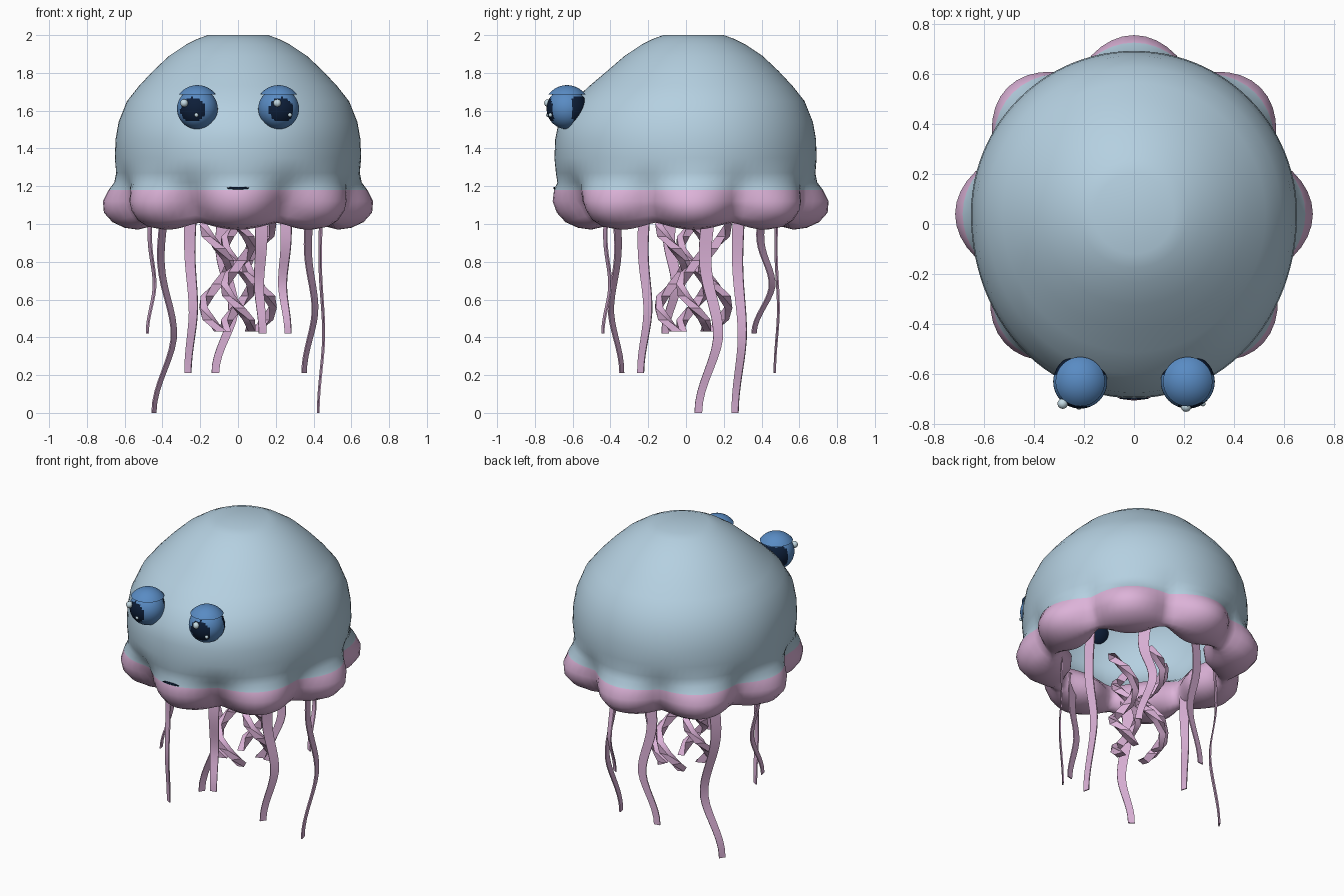
import bpy
import math
from math import sin, cos, pi, radians
from mathutils import Vector

if "Cube" in bpy.data.objects:
    bpy.data.objects.remove(bpy.data.objects["Cube"], do_unlink=True)


def material(name, rgb):
    m = bpy.data.materials.new(name)
    m.use_nodes = True
    color = (*rgb, 1)
    m.diffuse_color = color
    m.node_tree.nodes["Principled BSDF"].inputs["Base Color"].default_value = color
    return m


BLUE = material("pale blue", (.46, .63, .75))
PINK = material("soft pink", (.72, .45, .69))
EYE = material("eye blue", (.10, .26, .55))
NAVY = material("dark navy", (.004, .013, .04))
SHINE = material("shine", (.55, .70, .77))


def smooth(obj, angle):
    for p in obj.data.polygons:
        p.use_smooth = True
    obj.data.set_sharp_from_angle(angle=radians(angle))


def loft(name, rings, mats, angle=60):
    """Skin closed rings of points and cap both ends."""
    n = len(rings[0])
    verts = [p for ring in rings for p in ring]
    faces = [list(range(n))[::-1], [len(verts) - n + i for i in range(n)]]
    for r in range(len(rings) - 1):
        for i in range(n):
            j = (i + 1) % n
            faces.append([r * n + i, r * n + j, (r + 1) * n + j, (r + 1) * n + i])
    mesh = bpy.data.meshes.new(name)
    mesh.from_pydata(verts, [], faces)
    for m in mats:
        mesh.materials.append(m)
    obj = bpy.data.objects.new(name, mesh)
    bpy.context.collection.objects.link(obj)
    smooth(obj, angle)
    return obj


def ball(name, center, radius, mats, scale=(1, 1, 1), segments=24):
    bpy.ops.mesh.primitive_uv_sphere_add(segments=segments, ring_count=segments // 2,
                                         radius=radius, location=center)
    obj = bpy.context.object
    obj.name = name
    for v in obj.data.vertices:
        v.co = v.co * Vector(scale)
    for m in mats:
        obj.data.materials.append(m)
    smooth(obj, 60)
    return obj


# Bell: height, radius on a lobe, radius between lobes; outside down, then inside up
CY = .04
PROFILE = [
    (2.0, .16, .16), (1.98, .215, .215), (1.95, .275, .275), (1.89, .365, .365),
    (1.81, .45, .45), (1.73, .525, .525), (1.65, .588, .588), (1.54, .632, .632),
    (1.45, .648, .648), (1.35, .652, .652), (1.27, .645, .635), (1.22, .655, .615),
    (1.18, .685, .605), (1.12, .715, .595), (1.06, .71, .585), (1.01, .665, .565),
    (.98, .60, .545), (.97, .53, .525), (.99, .45, .505), (1.04, .40, .495),
    (1.11, .39, .495), (1.18, .44, .515), (1.24, .56, .57), (1.4, .61, .61),
    (1.6, .565, .565), (1.8, .42, .42), (1.95, .18, .18)]


def bell_ring(z, peak, valley, n=96):
    ring = []
    front = max(0, min(.13, max(.02, .02 + .11 * (z - 1.08) / .19), .13 * (1.85 - z) / .3))
    for i in range(n):
        a = 2 * pi * i / n
        lobe = math.sqrt(.985 * cos(4 * a) ** 2 + .015)
        r = valley + (peak - valley) * lobe
        r *= 1 + front * max(0, -sin(a)) ** 2
        lift = .042 * (1 - lobe) if z < 1.1 else 0
        ring.append((r * cos(a), CY + r * sin(a), z + lift))
    return ring


bell = loft("bell", [bell_ring(*row) for row in PROFILE][::-1], [BLUE, PINK])
for p in bell.data.polygons:
    p.material_index = 1 if p.center.z < 1.18 else 0


def ribbon(name, path, steps):
    """Flat strip; path(t) gives centre, width direction, width and thickness."""
    rings = []
    for k in range(steps + 1):
        c, angle, width, thick = path(k / steps)
        w = Vector((cos(angle), sin(angle), 0)) * width / 2
        d = Vector((-sin(angle), cos(angle), 0)) * thick / 2
        rings.append([c + w + d, c - w + d, c - w - d, c + w - d])
    return loft(name, rings, [PINK], 50)


# Outer tentacles: x, y, tip height, sway in x and y
TOP = 1.12
OUTER = [
    (.44, .12, 0, .015, .055), (.25, .41, .42, -.015, .05),
    (-.07, .48, .21, .05, .01), (-.39, .28, 0, .055, .02),
    (-.46, -.08, .42, .02, .03), (-.25, -.37, .21, .015, -.03),
    (.12, -.42, .42, -.01, .02), (.38, -.22, .21, .03, .02)]

for number, (x, y, tip, dx, dy) in enumerate(OUTER):
    def hang(t):
        s = cos(2.5 * pi * (t - .6)) * min(1, 1.5 * t)
        center = Vector((x + dx * s, y + dy * s, TOP + (tip - TOP) * t))
        return center, math.atan2(y - CY, x) + pi / 2, .075 - .035 * t, .007
    ribbon(f"outer_tentacle_{number + 1}", hang, 20)

# Inner arms: four thick strips, each winding down its own corkscrew
for number in range(4):
    base = pi / 2 * number

    def twist(t):
        a = base + 2.9 * pi * (t - .1)
        center = Vector((.115 * cos(base) + .068 * cos(a),
                         CY + .115 * sin(base) + .068 * sin(a), 1.06 - .63 * t))
        return center, a + pi / 2, .06, .04
    ribbon(f"inner_arm_{number + 1}", twist, 10)

# Eyes: ball with pupil and dark back, lid cap, two highlights
EYES = [("right", -.215, -.025, (-.285, -.718), (-.22, -.731)),
        ("left", .215, .015, (.208, -.73), (.275, -.718))]
for side, x, look, big, small in EYES:
    eye = ball(f"{side}_eye", (x, -.63, 1.61), .108, [EYE, NAVY], segments=48)
    for p in eye.data.polygons:
        c = p.center
        pupil = c.y < 0 and math.hypot(c.x - look, c.z + .005) < .065
        back = c.y > .03 and c.z < .07
        p.material_index = 1 if pupil or back else 0

    lid_rings = []
    for k in range(8):
        a = radians(36 + 50 * k / 7)
        lid_rings.append([(x + .122 * cos(a) * cos(b), -.63 + .122 * cos(a) * sin(b),
                           1.613 + .122 * sin(a))
                          for b in (2 * pi * i / 32 for i in range(32))])
    loft(f"{side}_eyelid", lid_rings, [EYE], 40)

    ball(f"{side}_big_highlight", (*big, 1.64), .021, [SHINE], segments=16)
    ball(f"{side}_small_highlight", (*small, 1.577), .011, [SHINE], segments=12)

# Mouth
ball("mouth", (0, -.697, 1.19), 1, [NAVY], scale=(.06, .0049, .007))
